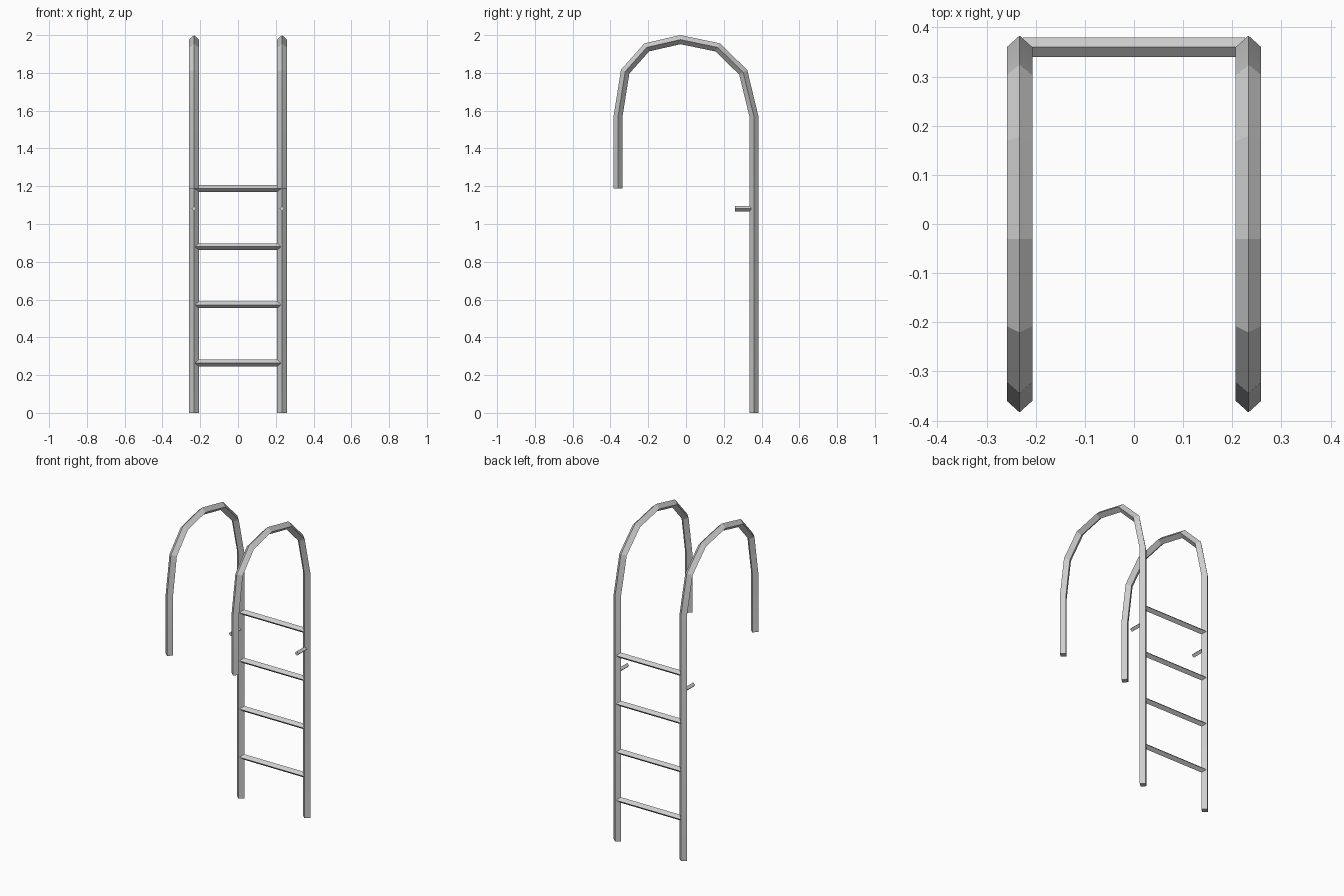
import bpy, bmesh, math
from mathutils import Vector

cube = bpy.data.objects.get("Cube")
if cube:
    bpy.data.objects.remove(cube, do_unlink=True)

# Single metal colour
metal = bpy.data.materials.new("grey metal")
metal.use_nodes = True
colour = (0.62, 0.62, 0.62, 1)
metal.diffuse_color = colour
metal.node_tree.nodes["Principled BSDF"].inputs["Base Color"].default_value = colour


def diamond_bar(name, path, side, half_side, half_normal):
    """Sweep a mitred four-sided diamond along a path lying square to 'side'."""
    points = [Vector(p) for p in path]
    side = Vector(side)
    bm = bmesh.new()
    rings = []
    for i, p in enumerate(points):
        a = (p - points[i - 1]).normalized() if i else None
        b = (points[i + 1] - p).normalized() if i < len(points) - 1 else None
        a, b = a or b, b or a
        tangent = (a + b).normalized()
        normal = side.cross(tangent) * (half_normal / tangent.dot(a))
        offsets = (side * half_side, normal, -side * half_side, -normal)
        rings.append([bm.verts.new(p + o) for o in offsets])
    for r, s in zip(rings, rings[1:]):
        for k in range(4):
            n = (k + 1) % 4
            bm.faces.new((r[k], r[n], s[n], s[k]))
    bm.faces.new(rings[0])
    bm.faces.new(rings[-1])
    bmesh.ops.recalc_face_normals(bm, faces=bm.faces)
    mesh = bpy.data.meshes.new(name)
    bm.to_mesh(mesh)
    bm.free()
    mesh.materials.append(metal)
    obj = bpy.data.objects.new(name, mesh)
    bpy.context.collection.objects.link(obj)
    bpy.ops.object.select_all(action="DESELECT")
    obj.select_set(True)
    bpy.context.view_layer.objects.active = obj
    bpy.ops.object.shade_smooth_by_angle(angle=math.radians(15))
    return obj


# Hooped handrails (y, z), each with a short wall peg
RAIL_X = 0.233
rail = [(0.36, 0), (0.36, 1.568), (0.303, 1.803), (0.168, 1.935), (-0.03, 1.976),
        (-0.208, 1.935), (-0.322, 1.807), (-0.36, 1.568), (-0.36, 1.187)]
for label, x in (("left", RAIL_X), ("right", -RAIL_X)):
    diamond_bar(label + "_handrail", [(x, y, z) for y, z in rail], (1, 0, 0), 0.026, 0.0235)
    diamond_bar(label + "_wall_peg", [(x, 0.26, 1.081), (x, 0.345, 1.081)],
                (1, 0, 0), 0.014, 0.014)

# Four evenly spaced rungs
for i in range(4):
    z = 0.264 + i * 0.308
    diamond_bar(f"rung_{i + 1}", [(-0.226, 0.36, z), (0.226, 0.36, z)],
                (0, 1, 0), 0.02, 0.018)
